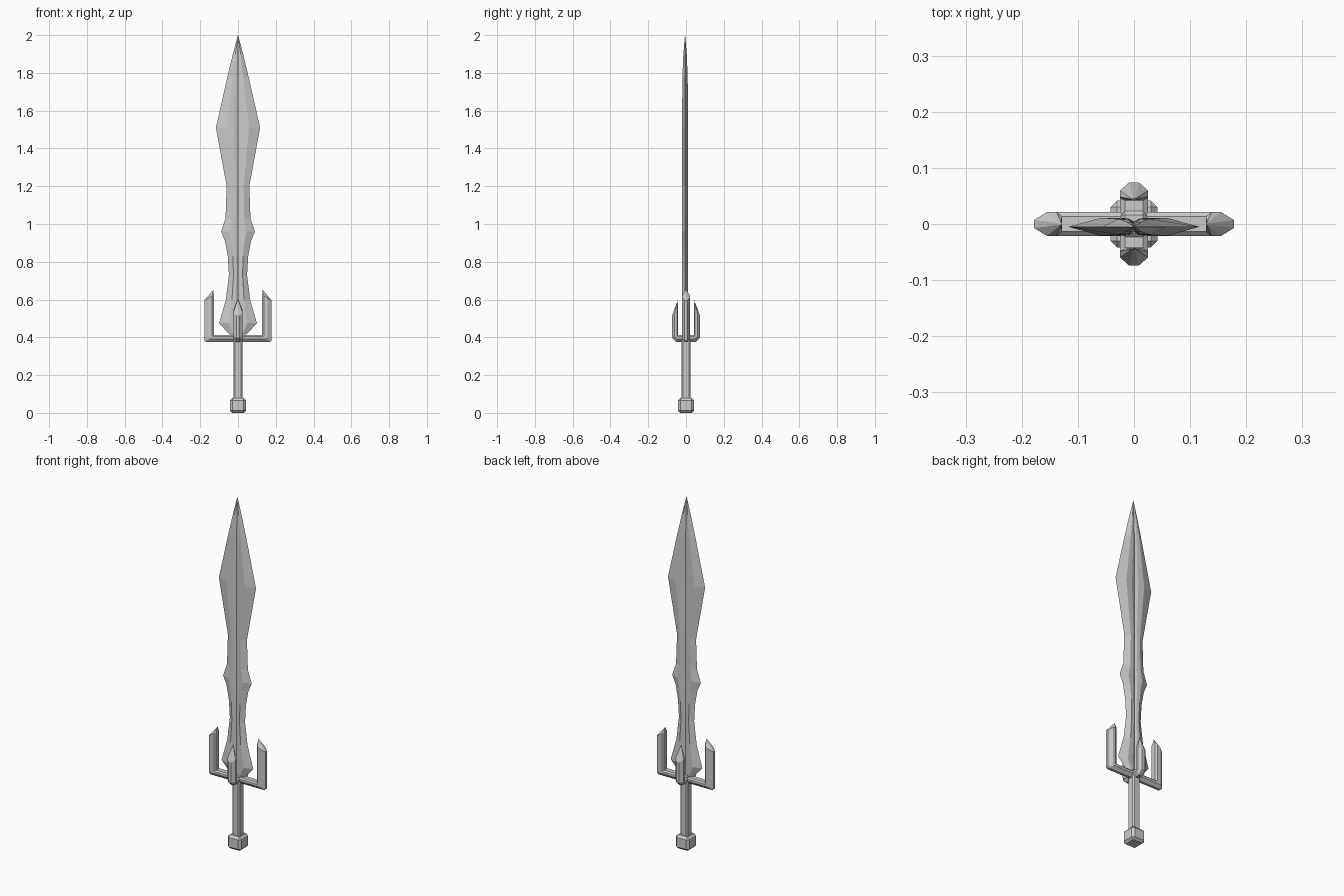
import bpy, bmesh
from mathutils import Vector
from math import pi

if "Cube" in bpy.data.objects:
    bpy.data.objects.remove(bpy.data.objects["Cube"])


def loft(name, rings):
    """Skin a list of closed rings of equal length and cap both ends."""
    bm = bmesh.new()
    vs = [[bm.verts.new(p) for p in r] for r in rings]
    n = len(rings[0])
    for a, b in zip(vs, vs[1:]):
        for i in range(n):
            j = (i + 1) % n
            bm.faces.new((a[i], a[j], b[j], b[i]))
    bm.faces.new(vs[0])
    bm.faces.new(vs[-1])
    bmesh.ops.remove_doubles(bm, verts=bm.verts[:], dist=1e-5)
    bmesh.ops.recalc_face_normals(bm, faces=bm.faces[:])
    me = bpy.data.meshes.new(name)
    bm.to_mesh(me)
    bm.free()
    ob = bpy.data.objects.new(name, me)
    bpy.context.collection.objects.link(ob)
    return ob


# Blade: (height, half width, half thickness), with a shallow centre groove
profile = [(0.415, 0.045, 0.014), (0.475, 0.100, 0.016), (0.60, 0.064, 0.016),
           (0.73, 0.048, 0.016), (0.83, 0.054, 0.016), (0.91, 0.069, 0.016),
           (0.96, 0.090, 0.016), (1.03, 0.066, 0.016), (1.20, 0.060, 0.016),
           (1.51, 0.117, 0.016), (1.78, 0.056, 0.014), (1.90, 0.027, 0.009),
           (2.0, 0.0005, 0.0005)]
section = [(1, 0), (0.5, 1), (0.18, 0.9), (0, 0.55), (-0.18, 0.9), (-0.5, 1),
           (-1, 0), (-0.5, -1), (-0.18, -0.9), (0, -0.55), (0.18, -0.9), (0.5, -1)]
loft("blade", [[(u * w, v * t - 0.005, z) for u, v in section] for z, w, t in profile])


# Guards: one half of a U-shaped bar swept from centre to prong tip, then mirrored
def guard(name, reach, depth, width, cut, shoulder, tip, angle):
    bar = [(0, -0.35), (0, 0.35), (0.45, 1), (0.8, 1), (1, 0.65),
           (1, -0.65), (0.8, -1), (0.45, -1)]
    low, high, inner = 0.375, 0.412, reach - depth
    path = [((0, low), (0, high)),
            ((reach - cut, low), (inner, high)),
            ((reach, low + cut), (inner, high)),
            ((reach, shoulder), (inner, shoulder + 0.03))]
    rings = []
    for o, i in path:
        o, i = Vector(o), Vector(i)
        ring = []
        for f, s in bar:
            p = o.lerp(i, f)
            ring.append((p.x, s * width, p.y))
        rings.append(ring)
    rings.append([(inner + 0.003 * f, 0.002 * s, tip - 0.004 * f) for f, s in bar])
    ob = loft(name, rings)
    # open the centre end so the mirrored halves join
    bm = bmesh.new()
    bm.from_mesh(ob.data)
    bmesh.ops.delete(bm, geom=[f for f in bm.faces if all(abs(v.co.x) < 1e-5 for v in f.verts)],
                     context='FACES_ONLY')
    bm.to_mesh(ob.data)
    bm.free()
    ob.modifiers.new("mirror", 'MIRROR')
    ob.rotation_euler.z = angle


guard("wide_guard", 0.178, 0.050, 0.021, 0.008, 0.595, 0.655, 0)
guard("narrow_guard", 0.074, 0.032, 0.025, 0.022, 0.515, 0.60, pi / 2)


# Handle and pommel: chamfered blocks
def block(name, half, z0, z1, chamfer):
    bpy.ops.mesh.primitive_cube_add(size=1, location=(0, 0, (z0 + z1) / 2))
    ob = bpy.context.object
    ob.name = ob.data.name = name
    for v in ob.data.vertices:
        v.co = (v.co.x * 2 * half, v.co.y * 2 * half, v.co.z * (z1 - z0))
    b = ob.modifiers.new("chamfer", 'BEVEL')
    b.width, b.segments = chamfer, 1


block("handle", 0.023, 0.06, 0.42, 0.007)
block("pommel", 0.042, 0.0, 0.078, 0.012)
